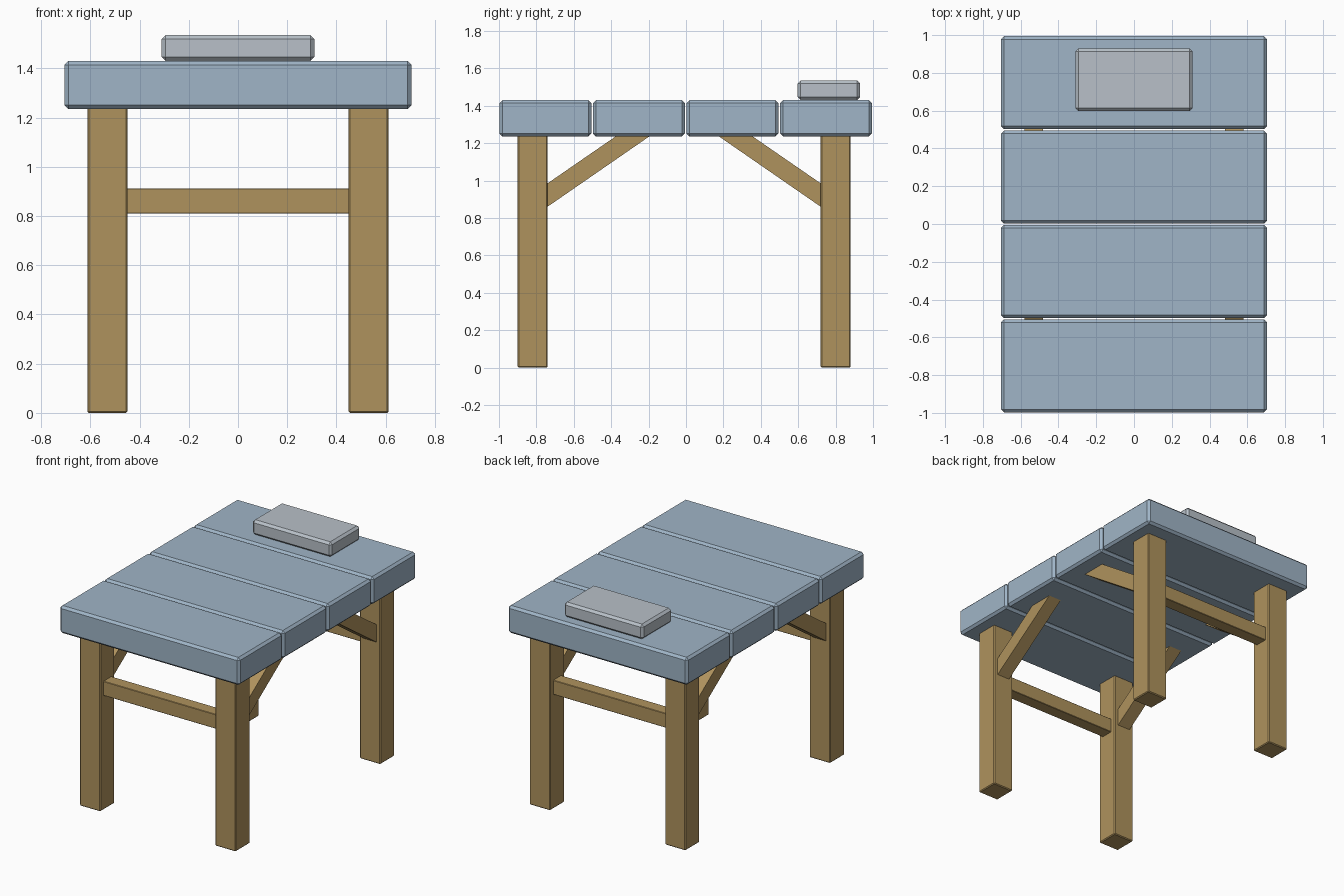
import bpy
import bmesh
from mathutils import Vector

cube = bpy.data.objects.get("Cube")
if cube:
    bpy.data.objects.remove(cube, do_unlink=True)


def material(name, colour):
    mat = bpy.data.materials.new(name)
    mat.use_nodes = True
    mat.diffuse_color = (*colour, 1)
    mat.node_tree.nodes["Principled BSDF"].inputs["Base Color"].default_value = (*colour, 1)
    return mat


wood = material("tan wood", (0.43, 0.29, 0.11))
blue = material("pale blue padding", (0.35, 0.46, 0.57))
grey = material("light grey pillow", (0.48, 0.53, 0.58))


def finish(name, bm, mat, bevel):
    bmesh.ops.recalc_face_normals(bm, faces=bm.faces)
    mesh = bpy.data.meshes.new(name)
    bm.to_mesh(mesh)
    bm.free()
    mesh.materials.append(mat)
    obj = bpy.data.objects.new(name, mesh)
    bpy.context.collection.objects.link(obj)
    if bevel:
        mod = obj.modifiers.new("Chamfer", "BEVEL")
        mod.width = bevel
        mod.segments = 1
    return obj


def box(name, low, high, mat, bevel=0):
    low, high = Vector(low), Vector(high)
    bm = bmesh.new()
    bmesh.ops.create_cube(bm, size=1)
    bmesh.ops.scale(bm, vec=high - low, verts=bm.verts)
    bmesh.ops.translate(bm, vec=(low + high) / 2, verts=bm.verts)
    return finish(name, bm, mat, bevel)


def side_prism(name, outline, x, width, mat):
    """Extrude a y-z outline along x."""
    bm = bmesh.new()
    face = bm.faces.new([bm.verts.new((x - width / 2, y, z)) for y, z in outline])
    new = bmesh.ops.extrude_face_region(bm, geom=[face])["geom"]
    bmesh.ops.translate(bm, vec=(width, 0, 0),
                        verts=[v for v in new if isinstance(v, bmesh.types.BMVert)])
    return finish(name, bm, mat, 0)


# Four padded top sections with narrow gaps
seat_low, seat_high = 1.235, 1.43
for i in range(4):
    y = -1 + i * 0.5
    box(f"top_section_{i + 1}", (-0.705, y + 0.003, seat_low),
        (0.705, y + 0.494, seat_high), blue, 0.016)

# Pillow at the back end
box("pillow", (-0.31, 0.597, seat_high), (0.31, 0.93, 1.535), grey, 0.016)

# Frame: legs, cross rails and diagonal braces
leg_x, mid_y = 0.531, -0.01
for end, sy in (("front", -1), ("back", 1)):
    leg_y = mid_y + sy * 0.81
    for side, sx in (("left", 1), ("right", -1)):
        x = sx * leg_x
        box(f"{end}_{side}_leg", (x - 0.081, leg_y - 0.08, 0),
            (x + 0.081, leg_y + 0.08, seat_low + 0.005), wood, 0.006)
        outline = [(mid_y + sy * y, z) for y, z in
                   ((0.73, 0.86), (0.73, 0.985), (0.36, 1.24), (0.18, 1.24))]
        side_prism(f"{end}_{side}_brace", outline, x, 0.1, wood)
    box(f"{end}_rail", (-0.452, leg_y - 0.045, 0.81),
        (0.452, leg_y + 0.045, 0.912), wood, 0.003)
